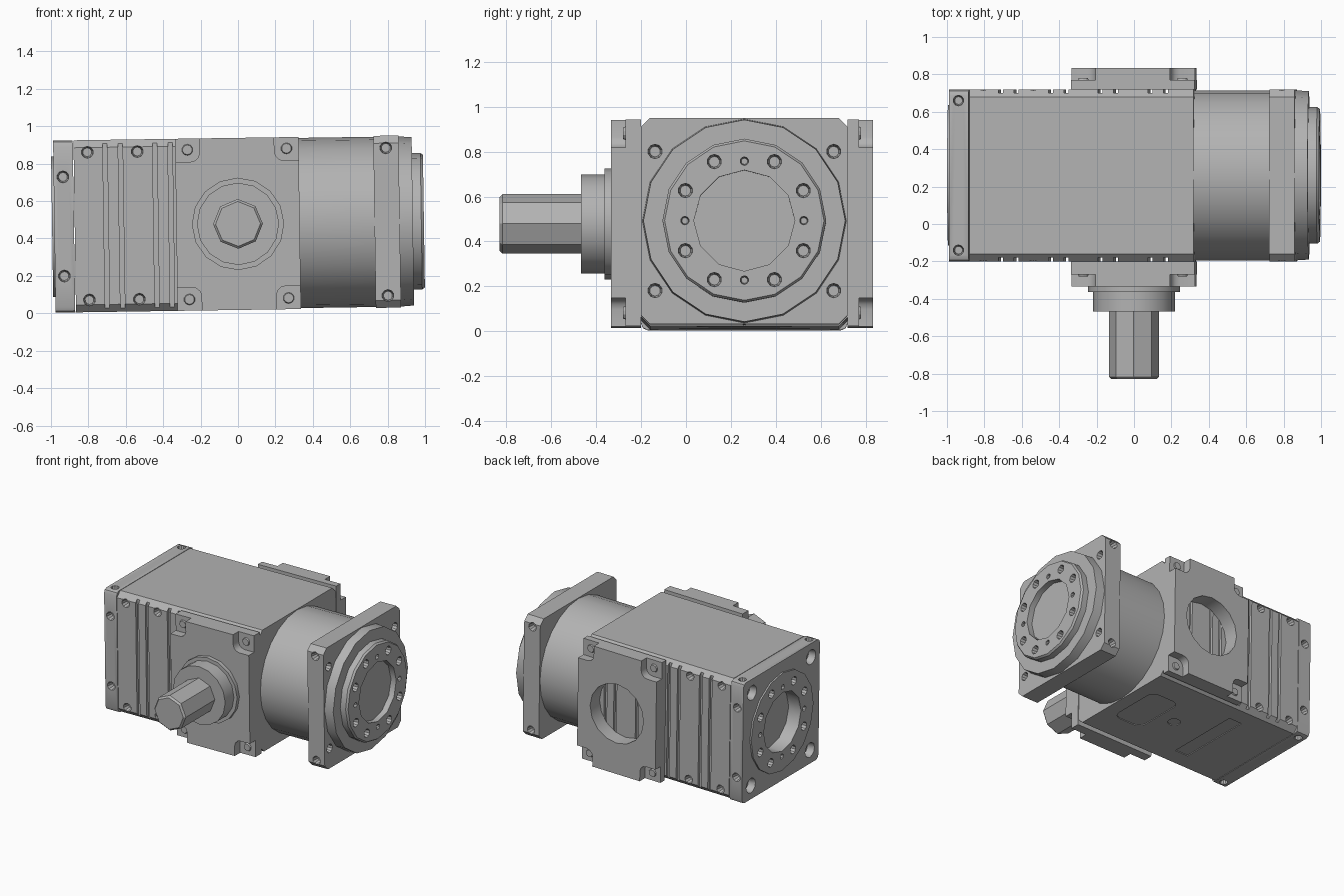
import bpy, bmesh, math
from mathutils import Matrix, Vector

cube = bpy.data.objects.get("Cube")
if cube:
    bpy.data.objects.remove(cube)

grey = bpy.data.materials.new("cast grey")
grey.use_nodes = True
grey.diffuse_color = (0.45, 0.45, 0.45, 1)
grey.node_tree.nodes["Principled BSDF"].inputs["Base Color"].default_value = grey.diffuse_color

# The whole unit leans very slightly about its crosswise axis
TILT = Matrix.Translation((0, 0, 0.478)) @ Matrix.Rotation(math.radians(-0.85), 4, 'Y')
MID = 0.26          # y of the housing axis
HALF = 0.46         # half size of the square housing
X, Y, Z = (Vector(v) for v in ((1, 0, 0), (0, 1, 0), (0, 0, 1)))


def add_box(bm, lo, hi, bevel=0, axis=0, segments=1):
    """Box between two corners, with the edges along one axis bevelled."""
    lo, hi = Vector(lo), Vector(hi)
    size = hi - lo
    m = Matrix.Translation((lo + hi) / 2) @ Matrix.Diagonal((*size, 1))
    verts = bmesh.ops.create_cube(bm, size=1, matrix=m)["verts"]
    if bevel:
        edges = {e for v in verts for e in v.link_edges
                 if abs(e.verts[0].co[axis] - e.verts[1].co[axis]) > 1e-5}
        bmesh.ops.bevel(bm, geom=list(edges), offset=bevel, segments=segments,
                        profile=0.5, affect='EDGES')


def add_cyl(bm, start, direction, depth, r1, r2=None, sides=16):
    """Cylinder or cone from a start point along a direction."""
    start = Vector(start)
    rot = direction.to_track_quat('Z', 'Y').to_matrix().to_4x4()
    m = Matrix.Translation(start + direction * depth / 2) @ rot
    bmesh.ops.create_cone(bm, cap_ends=True, segments=sides, radius1=r1,
                          radius2=r1 if r2 is None else r2, depth=depth, matrix=m)


def add_hole(bm, point, direction, r=0.034):
    """Tapered bolt hole sunk from a surface point."""
    add_cyl(bm, Vector(point) - direction * 0.01, direction, 0.06, r, r * 0.7, 10)


def to_object(bm, name):
    bmesh.ops.recalc_face_normals(bm, faces=bm.faces)
    mesh = bpy.data.meshes.new(name)
    bm.to_mesh(mesh)
    bm.free()
    obj = bpy.data.objects.new(name, mesh)
    bpy.context.scene.collection.objects.link(obj)
    return obj


def finish(bm, name, cuts=None):
    """Make the part, cut its holes, tilt it and shade it."""
    obj = to_object(bm, name)
    if cuts:
        cutter = to_object(cuts, name + "_cutter")
        cutter.hide_render = True
        mod = obj.modifiers.new("cut", 'BOOLEAN')
        mod.operation, mod.solver, mod.object = 'DIFFERENCE', 'EXACT', cutter
        bpy.context.view_layer.update()
        deps = bpy.context.evaluated_depsgraph_get()
        mesh = bpy.data.meshes.new_from_object(obj.evaluated_get(deps))
        obj.modifiers.clear()
        obj.data = mesh
        bpy.data.objects.remove(cutter)
    obj.data.transform(TILT)
    obj.data.materials.clear()
    obj.data.materials.append(grey)
    bpy.ops.object.select_all(action='DESELECT')
    obj.select_set(True)
    bpy.context.view_layer.objects.active = obj
    bpy.ops.object.shade_smooth_by_angle(angle=math.radians(32))
    return obj


def ring_holes(bm, x, direction):
    """Eight bolt holes and four pin holes round the housing axis."""
    for quarter in range(4):
        for off, r, dist in ((-27, 0.034, 0.295), (27, 0.034, 0.295), (0, 0.02, 0.265)):
            a = math.radians(quarter * 90 + off)
            add_hole(bm, (x, MID + dist * math.cos(a), dist * math.sin(a)), direction, r)


SIDES = ((MID - HALF, Y), (MID + HALF, -Y))     # side walls and their inward directions

# Main housing with vertical grooves, side bolts and shallow marks underneath
body, cuts = bmesh.new(), bmesh.new()
add_box(body, (-0.873, MID - HALF, -HALF), (0.325, MID + HALF, HALF), 0.04)
for wall, inward in SIDES:
    for pair in range(4):
        for gx in (-0.705, -0.623):
            x = gx + pair * 0.266
            add_box(cuts, (x - 0.012, wall - 0.02, -0.6), (x + 0.012, wall + 0.02, 0.6))
    for x in (-0.8, -0.533):
        for z in (-0.395, 0.395):
            add_hole(cuts, (x, wall, z), inward)
add_box(cuts, (-0.02, 0.05, -0.5), (0.22, 0.47, -HALF + 0.006), 0.06, 2, 4)
add_cyl(cuts, (-0.15, MID, -0.5), Z, 0.046, 0.045)
add_box(cuts, (-0.515, -0.03, -0.5), (-0.405, 0.55, -HALF + 0.006))
finish(body, "housing", cuts)

# End cap with corner holes, edge bolts and a stepped bearing seat
cap, cuts = bmesh.new(), bmesh.new()
add_box(cap, (-0.982, MID - HALF, -HALF), (-0.877, MID + HALF, HALF), 0.03, 0, 2)
add_cyl(cuts, (-1.1, MID, 0), X, 0.21, 0.225, sides=12)
for s in (-1, 1):
    for wall, inward in SIDES:
        add_hole(cuts, (-0.932, wall, s * 0.265), inward)
    for t in (-1, 1):
        add_cyl(cuts, (-1.0, MID + s * 0.355, t * 0.355), X, 0.07, 0.06, 0.045, 12)
        add_hole(cuts, (-0.932, MID + s * 0.4, t * HALF), -Z * t, 0.03)
ring_holes(cuts, -0.982, X)
finish(cap, "end_cap", cuts)

seat, cuts = bmesh.new(), bmesh.new()
add_cyl(seat, (-0.994, MID, 0), X, 0.014, 0.375)
add_cyl(cuts, (-1.1, MID, 0), X, 0.3, 0.225, sides=12)
ring_holes(cuts, -0.994, X)
finish(seat, "end_cap_ring", cuts)

# Round neck between housing and output flange
neck = bmesh.new()
add_cyl(neck, (0.32, MID, 0), X, 0.42, 0.455, sides=24)
finish(neck, "neck")

# Square output flange
flange, cuts = bmesh.new(), bmesh.new()
add_box(flange, (0.73, MID - HALF, -HALF), (0.865, MID + HALF, HALF), 0.04)
for s in (-1, 1):
    for t in (-1, 1):
        add_hole(cuts, (0.865, MID + s * 0.398, t * 0.31), -X)
    for wall, inward in SIDES:
        add_hole(cuts, (0.796, wall, s * 0.395), inward)
finish(flange, "output_flange", cuts)

# Stepped output discs
step = bmesh.new()
add_cyl(step, (0.86, MID, 0), X, 0.075, 0.455, 0.45)
finish(step, "output_step")

disc, cuts = bmesh.new(), bmesh.new()
add_cyl(disc, (0.93, MID, 0), X, 0.05, 0.365)
add_cyl(disc, (0.98, MID, 0), X, 0.014, 0.365, 0.355)
bmesh.ops.remove_doubles(disc, verts=disc.verts, dist=1e-4)
doubled = [f for f in disc.faces if len(f.verts) > 4 and abs(f.calc_center_median().x - 0.98) < 1e-3]
bmesh.ops.delete(disc, geom=doubled, context='FACES_ONLY')
add_cyl(cuts, (0.95, MID, 0), X, 0.1, 0.225, sides=12)
ring_holes(cuts, 0.994, -X)
finish(disc, "output_disc", cuts)

# Side mounting plates with pocketed corners; the rear one has a round opening
for name, inner, outer, pocket, inward in (
        ("front_plate", -0.2, -0.335, -0.27, Y), ("back_plate", 0.72, 0.833, 0.77, -Y)):
    plate, cuts = bmesh.new(), bmesh.new()
    add_box(plate, (-0.33, min(inner, outer), -HALF), (0.33, max(inner, outer), HALF))
    far = outer - inward.y * 0.1
    for s in (-1, 1):
        for t in (-1, 1):
            xs, zs = sorted((s * 0.2, s * 0.5)), sorted((t * 0.335, t * 0.6))
            ys = sorted((pocket, far))
            add_box(cuts, (xs[0], ys[0], zs[0]), (xs[1], ys[1], zs[1]), 0.05, 1, 3)
    if name == "back_plate":
        add_cyl(cuts, (0, 0.6, 0), Y, 0.4, 0.225)
    blank = finish(plate, name, cuts)

    # Bolt heads sitting in the pockets
    bolts = bmesh.new()
    for s in (-1, 1):
        for t in (-1, 1):
            add_cyl(bolts, (s * 0.265, pocket + inward.y * 0.01, t * 0.4), -inward, 0.02,
                    0.034, 0.026, 10)
    finish(bolts, name + "_bolts")

# Input collar and faceted shaft
collar = bmesh.new()
add_cyl(collar, (0, -0.33, 0), -Y, 0.033, 0.247)
add_cyl(collar, (0, -0.355, 0), -Y, 0.113, 0.22)
finish(collar, "shaft_collar")

shaft = bmesh.new()
add_cyl(shaft, (0, -0.46, 0), -Y, 0.357, 0.133, sides=8)
add_cyl(shaft, (0, -0.817, 0), -Y, 0.013, 0.133, 0.12, 8)
finish(shaft, "input_shaft")
